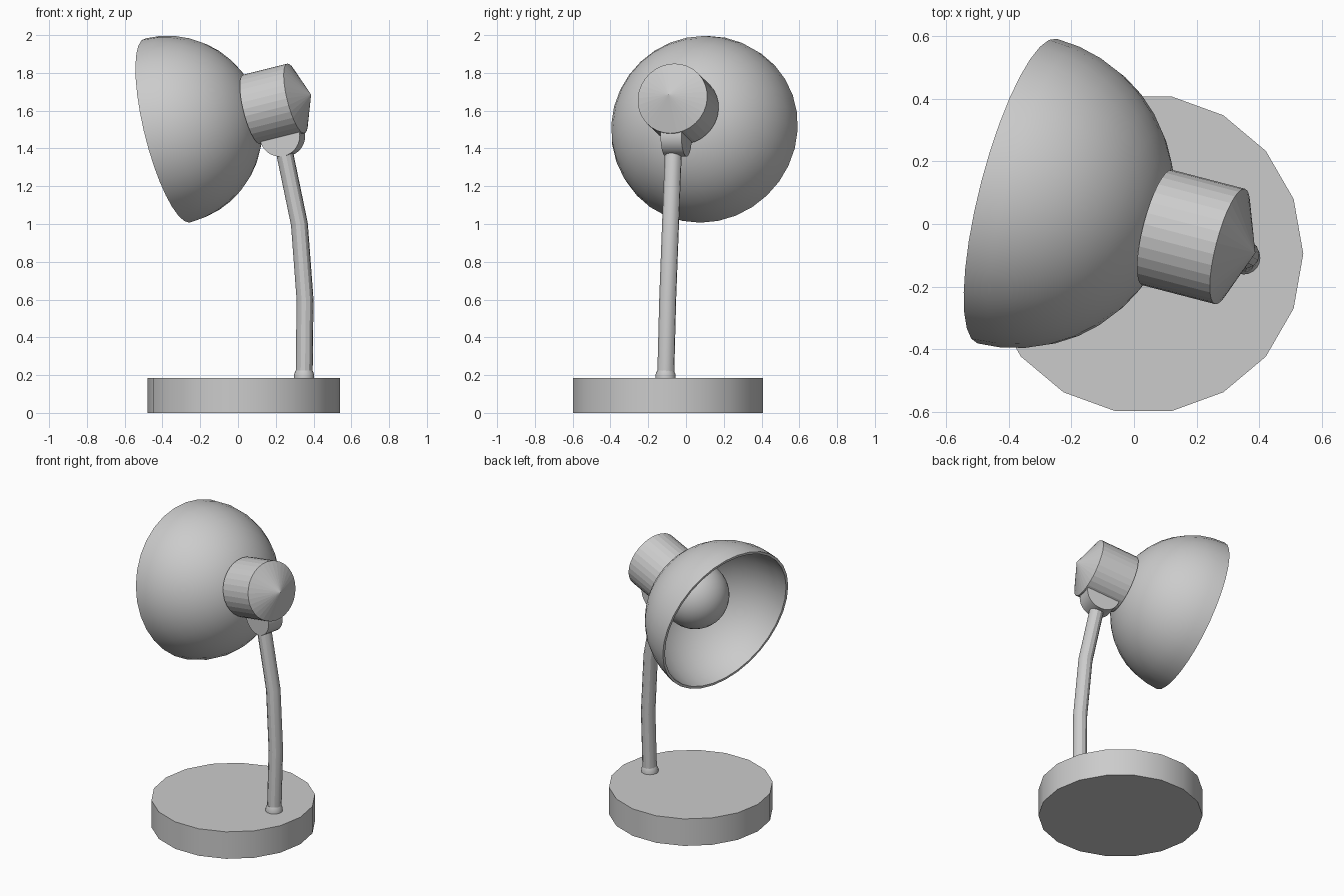
import bpy, bmesh
from math import sin, cos, pi, radians
from mathutils import Vector

cube = bpy.data.objects.get("Cube")
if cube:
    bpy.data.objects.remove(cube, do_unlink=True)

# One plain grey finish
grey = bpy.data.materials.new("light_grey")
grey.use_nodes = True
grey.diffuse_color = (0.6, 0.6, 0.6, 1)
grey.node_tree.nodes["Principled BSDF"].inputs["Base Color"].default_value = grey.diffuse_color


def add_object(name, mesh, smooth=True):
    mesh.materials.clear()
    mesh.materials.append(grey)
    for poly in mesh.polygons:
        poly.use_smooth = smooth
    if smooth:
        mesh.set_sharp_from_angle(angle=radians(30))
    obj = bpy.data.objects.new(name, mesh)
    bpy.context.collection.objects.link(obj)
    return obj


def lathe(name, profile, sides, location, axis=(0, 0, 1), smooth=True):
    """Spin (radius, height) points about an axis at a location."""
    bm = bmesh.new()
    verts = [bm.verts.new((r, 0, h)) for r, h in profile]
    edges = [bm.edges.new(pair) for pair in zip(verts, verts[1:])]
    bmesh.ops.spin(bm, geom=verts + edges, cent=(0, 0, 0), axis=(0, 0, 1),
                   angle=2 * pi, steps=sides, use_merge=True)
    bmesh.ops.remove_doubles(bm, verts=bm.verts, dist=1e-4)
    bmesh.ops.recalc_face_normals(bm, faces=bm.faces)
    mesh = bpy.data.meshes.new(name)
    bm.to_mesh(mesh)
    bm.free()
    obj = add_object(name, mesh, smooth)
    obj.location = location
    if tuple(axis) != (0, 0, 1):
        obj.rotation_mode = 'QUATERNION'
        obj.rotation_quaternion = Vector(axis).to_track_quat('Z', 'Y')
    return obj


def arc(radius, start, end, steps, height=0):
    angles = [start + (end - start) * i / steps for i in range(steps + 1)]
    return [(radius * cos(a), height + radius * sin(a)) for a in angles]


def disc(radius, bottom, top):
    return [(0, bottom), (radius, bottom), (radius, top), (0, top)]


# Base and the rounded collar where the arm enters it
lathe("base", disc(0.51, 0, 0.185), 18, (0.03, -0.095, 0))
lathe("arm_collar", [(0, 0), (0.053, 0), (0.053, 0.025), (0.044, 0.045), (0, 0.05)],
      20, (0.35, -0.108, 0.18))

# Bent arm
curve = bpy.data.curves.new("arm_path", 'CURVE')
curve.dimensions = '3D'
curve.bevel_depth = 0.045
curve.bevel_resolution = 4
curve.use_fill_caps = True
path = [(0.35, -0.108, 0.17), (0.355, -0.097, 0.6), (0.325, -0.082, 1.0), (0.24, -0.066, 1.41)]
spline = curve.splines.new('POLY')
spline.points.add(len(path) - 1)
for point, co in zip(spline.points, path):
    point.co = (*co, 1)
helper = bpy.data.objects.new("arm_path", curve)
bpy.context.collection.objects.link(helper)
bpy.context.view_layer.update()
arm_mesh = bpy.data.meshes.new_from_object(
    helper.evaluated_get(bpy.context.evaluated_depsgraph_get()))
bpy.data.objects.remove(helper, do_unlink=True)
add_object("arm", arm_mesh)

# Head: every part shares one tilted axis, pointing out of the back cap
axis = Vector((1, -0.26, 0.25)).normalized()
shade_centre = Vector((-0.373, 0.105, 1.495))

# Hemispherical shade with wall thickness
shell = arc(0.502, pi / 2, 0, 10) + arc(0.485, 0, pi / 2, 10)
lathe("shade", shell, 32, shade_centre, axis)

# Bulb
lathe("bulb", arc(0.214, -pi / 2, pi / 2, 16), 32, shade_centre + axis * 0.3, axis)

# Socket housing with a conical back
housing = [(0, 0.475), (0.19, 0.475), (0.19, 0.722), (0, 0.808)]
lathe("socket_housing", housing, 32, shade_centre, axis, smooth=False)

# Hinge disc between the arm and the housing
hinge_axis = Vector((0.26, 1, 0)).normalized()
lathe("hinge", disc(0.11, -0.057, 0.057), 32, (0.235, -0.052, 1.467), hinge_axis)
